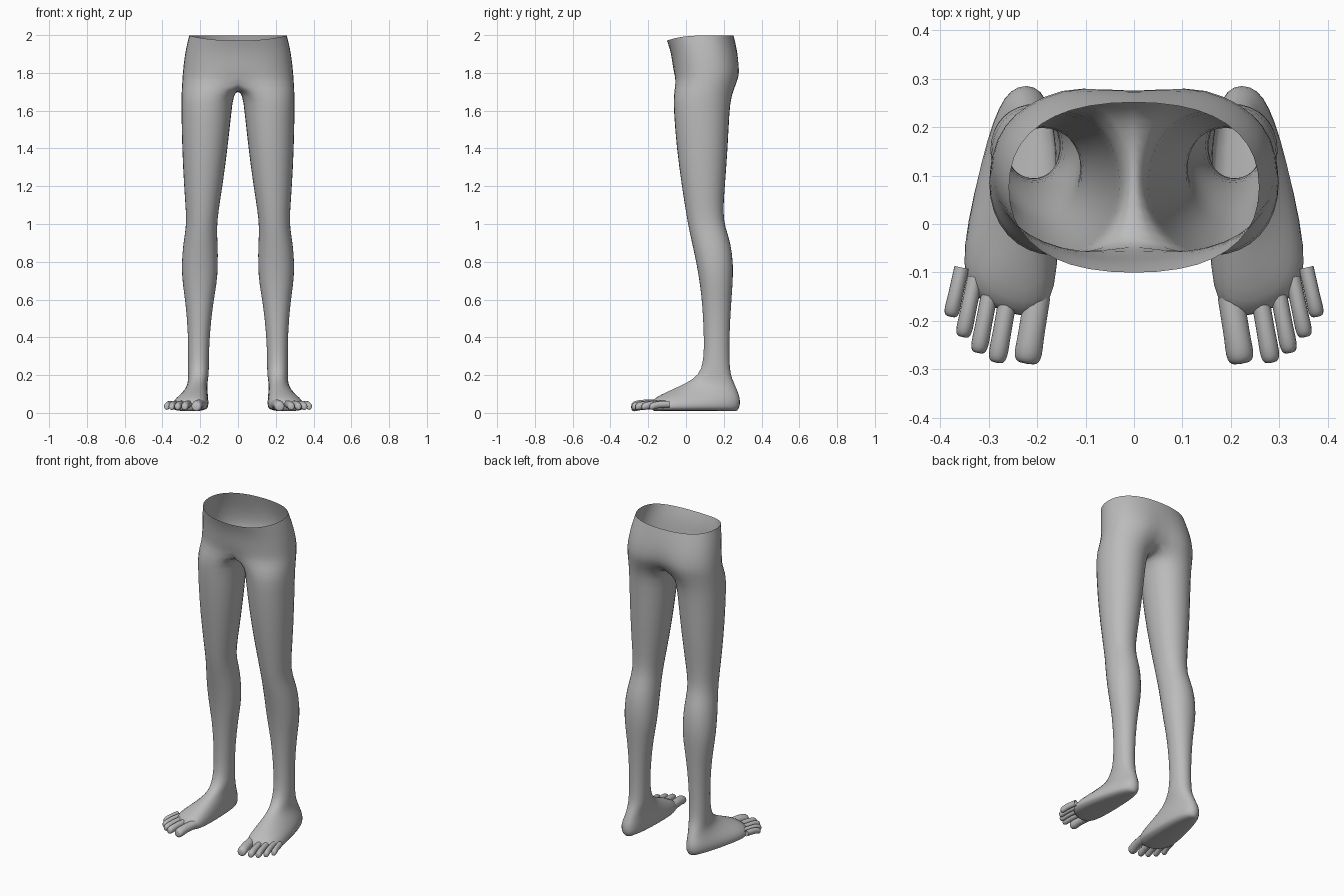
import bpy, bmesh, math
from mathutils import Vector

if "Cube" in bpy.data.objects:
    bpy.data.objects.remove(bpy.data.objects["Cube"])

skin = bpy.data.materials.new("skin grey")
skin.diffuse_color = (0.5, 0.5, 0.5, 1)
skin.use_nodes = True
skin.node_tree.nodes["Principled BSDF"].inputs["Base Color"].default_value = skin.diffuse_color
N = 16      # points round a leg
ARC = 11    # points round half of the pelvis


def spow(v, e):
    return math.copysign(abs(v) ** e, v)


def lerp(a, b, t):
    return a + (b - a) * t


def finish(name, bm, levels):
    """Turn a right-half bmesh into a mirrored, smooth object."""
    bmesh.ops.recalc_face_normals(bm, faces=bm.faces)
    mesh = bpy.data.meshes.new(name)
    bm.to_mesh(mesh)
    bm.free()
    mesh.materials.append(skin)
    ob = bpy.data.objects.new(name, mesh)
    bpy.context.collection.objects.link(ob)
    mir = ob.modifiers.new("mirror", 'MIRROR')
    mir.use_clip = True
    mir.merge_threshold = 0.0005
    sub = ob.modifiers.new("smooth", 'SUBSURF')
    sub.levels = sub.render_levels = levels
    for p in mesh.polygons:
        p.use_smooth = True
    return ob


def strip(bm, a, b):
    for i in range(len(a) - 1):
        bm.faces.new((a[i], a[i + 1], b[i + 1], b[i]))


bm = bmesh.new()

# Pelvis: half rings from front centre to back centre
# z, half width, front y, back y, back cleft, front dent, front z drop
pelvis = [(1.998, .262, -.103, .254, 0, 0, .028),
          (1.94, .277, -.087, .270, .002, 0, .015),
          (1.87, .289, -.076, .289, .014, 0, 0),
          (1.80, .296, -.070, .298, .030, .004, 0),
          (1.755, .299, -.066, .290, .055, .022, 0)]
prev = None
for z, w, yf, yb, cleft, dent, drop in pelvis:
    row = []
    for i in range(ARC):
        t = math.pi * i / (ARC - 1)
        x = w * max(0, math.sin(t)) ** .85 if 0 < i < ARC - 1 else 0
        y = (yf + yb) / 2 - (yb - yf) / 2 * spow(math.cos(t), .85)
        near = math.exp(-(x / .045) ** 2)
        y += near * (dent if t < 1.57 else -cleft)
        row.append(bm.verts.new((x, y, z - drop * max(0, math.cos(t)) ** 2)))
    if prev:
        strip(bm, prev, row)
    prev = row

# Leg and foot: stacked horizontal rings
# z, front y, back y, inner/outer x at front, inner/outer x at back, roundness, skew
leg = [(1.68, -.067, .240, .024, .300),
       (1.60, -.065, .230, .034, .300),
       (1.40, -.050, .221, .055, .296),
       (1.20, -.022, .206, .082, .286),
       (1.06, .000, .195, .105, .275),
       (.98, .014, .208, .112, .275),
       (.90, .032, .238, .108, .290),
       (.78, .058, .251, .105, .300),
       (.68, .074, .247, .113, .293),
       (.58, .086, .239, .132, .277),
       (.42, .095, .230, .150, .264),
       (.27, .095, .229, .155, .264)]
rings = [(z, f, b, xi, xo, xi, xo, .95, 0) for z, f, b, xi, xo in leg]
rings += [(.20, .068, .236, .155, .262, .152, .268, .9, 0),
          (.16, .008, .254, .172, .252, .155, .274, .9, 0),
          (.125, -.070, .268, .166, .283, .158, .278, .85, .15),
          (.095, -.135, .280, .160, .325, .160, .282, .75, .25),
          (.065, -.178, .286, .152, .368, .162, .284, .68, .32),
          (.032, -.186, .284, .150, .383, .164, .282, .65, .32),
          (.008, -.165, .268, .165, .372, .175, .270, .65, .32)]
prev = None
for z, yf, yb, fi, fo, bi, bo, e, skew in rings:
    row = []
    for i in range(N):
        a = math.tau * (i - 1) / N
        s = 0.5 - 0.5 * 1.02 * spow(math.cos(a), e)      # 0 front, 1 back
        xi, xo = lerp(fi, bi, s), lerp(fo, bo, s)
        off = (xo - xi) / 2 * 1.02 * spow(math.sin(a), e)
        y = lerp(yf, yb, s) + skew * off * max(0, 1 - s)
        row.append(bm.verts.new(((xi + xo) / 2 + off, y, z)))
    if prev:
        strip(bm, prev + prev[:1], row + row[:1])
    else:
        first = row
    prev = row

# Sole
left = [prev[(1 - k) % N] for k in range(1, 8)]
right = [prev[1 + k] for k in range(1, 8)]
strip(bm, left, right)
bm.faces.new((prev[1], left[0], right[0]))
bm.faces.new((prev[9], left[-1], right[-1]))

# Hips and crotch: join the pelvis to the thigh
bm.verts.ensure_lookup_table()
hip = bm.verts[(len(pelvis) - 1) * ARC:len(pelvis) * ARC]
strip(bm, hip, first[:ARC])
front, back = hip[0], hip[-1]
crotch = [back]
for k in range(1, 6):
    s = k / 6
    crotch.append(bm.verts.new((0, lerp(back.co.y, front.co.y, s),
                                1.755 - .047 * math.sin(math.pi * s) ** .7)))
crotch.append(front)
strip(bm, crotch, first[ARC - 1:] + first[:1])
finish("legs", bm, 1)

# Toes: root x, root y, tip x, tip y, half width, half height
toes = [("big_toe", .200, -.150, .222, -.289, .030, .029),
        ("second_toe", .258, -.140, .284, -.287, .021, .023),
        ("third_toe", .296, -.130, .322, -.267, .019, .022),
        ("fourth_toe", .328, -.110, .354, -.234, .018, .021),
        ("little_toe", .356, -.090, .379, -.192, .017, .020)]
for name, rx, ry, tx, ty, hw, hh in toes:
    bm = bmesh.new()
    root, tip = Vector((rx, ry, .046)), Vector((tx, ty, .034))
    side = (tip - root).cross(Vector((0, 0, 1))).normalized()
    prev = None
    # position along the toe, thickness, lift
    for t, r, lift in [(0, 1.0, 0), (.4, 1.0, .004), (.65, 1.0, .004),
                       (.85, 1.08, 0), (.97, .9, -.002), (1.0, .5, -.003)]:
        c = root.lerp(tip, t) + Vector((0, 0, lift))
        row = [bm.verts.new(c + side * hw * r * math.cos(k * math.tau / 8)
                            + Vector((0, 0, hh * r * math.sin(k * math.tau / 8))))
               for k in range(8)]
        if prev:
            strip(bm, prev + prev[:1], row + row[:1])
        prev = row
    bm.faces.new(prev)
    finish(name, bm, 1)
